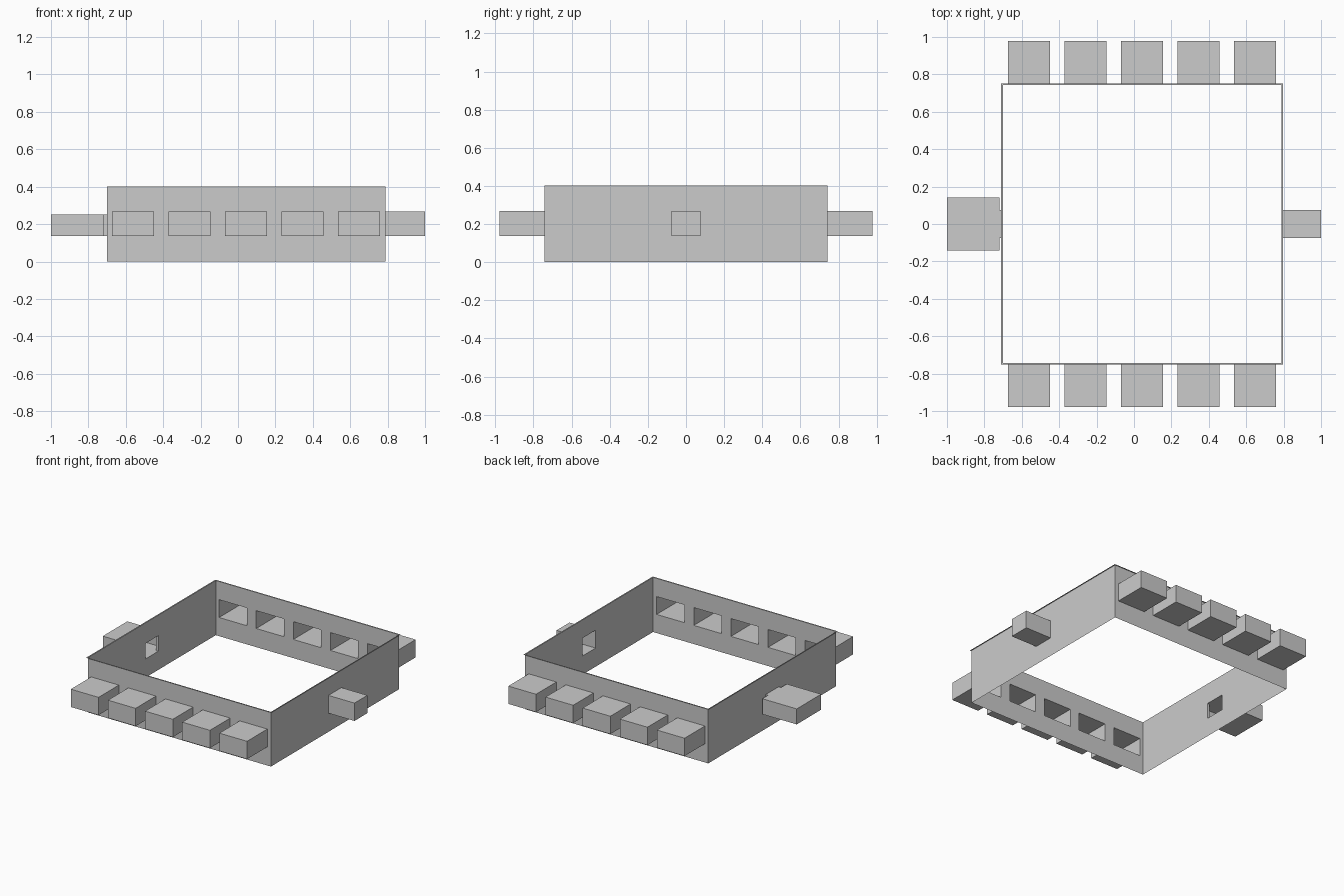
import bpy, bmesh
from mathutils import Vector

if "Cube" in bpy.data.objects:
    bpy.data.objects.remove(bpy.data.objects["Cube"])

X0, X1, Y, H, RIM = -0.701, 0.788, 0.743, 0.402, 0.009
Z0 = 0.137


def make(name, quads):
    bm = bmesh.new()
    for q in quads:
        bm.faces.new([bm.verts.new(p) for p in q])
    bmesh.ops.remove_doubles(bm, verts=bm.verts, dist=1e-5)
    bmesh.ops.recalc_face_normals(bm, faces=bm.faces)
    me = bpy.data.meshes.new(name)
    bm.to_mesh(me)
    bm.free()
    ob = bpy.data.objects.new(name, me)
    bpy.context.collection.objects.link(ob)
    return ob


def mapper(origin, along, out):
    o, a, n = Vector(origin), Vector(along), Vector(out)
    return lambda s, d, z: o + a * s + n * d + Vector((0, 0, z))


# Thin wall sheet with rectangular openings
def wall(name, P, s0, s1, holes, z1):
    cuts = [s0] + [s for h in holes for s in h] + [s1]
    quads = []
    for i, (a, b) in enumerate(zip(cuts, cuts[1:])):
        for j, (lo, hi) in enumerate([(0, Z0), (Z0, z1), (z1, H)]):
            if not (i % 2 and j == 1):
                quads.append([P(a, 0, lo), P(b, 0, lo), P(b, 0, hi), P(a, 0, hi)])
    make(name, quads)


# Rectangular tube running outward from d0 to d1
def tube(P, a, b, d0, d1, z1):
    c = [(a, Z0), (b, Z0), (b, z1), (a, z1)]
    return [[P(s, d0, z), P(t, d0, w), P(t, d1, w), P(s, d1, z)]
            for (s, z), (t, w) in zip(c, c[1:] + c[:1])]


def cap(P, a, b, d, z1):
    return [P(a, d, Z0), P(b, d, Z0), P(b, d, z1), P(a, d, z1)]


# Long walls, each with five niches
bays = [(-0.674 + 0.302 * i, -0.449 + 0.302 * i) for i in range(5)]
for side, sy in (("front", -1), ("back", 1)):
    P = mapper((0, sy * Y, 0), (1, 0, 0), (0, sy, 0))
    wall(side + "_wall", P, X0, X1, bays, 0.268)
    for i, (a, b) in enumerate(bays):
        make(f"{side}_niche_{i + 1}",
             tube(P, a, b, 0, 0.979 - Y, 0.268) + [cap(P, a, b, 0.979 - Y, 0.268)])

# Right wall with one small niche
P = mapper((X1, 0, 0), (0, 1, 0), (1, 0, 0))
wall("right_wall", P, -Y, Y, [(-0.075, 0.075)], 0.268)
make("right_niche", tube(P, -0.075, 0.075, 0, 1 - X1, 0.268)
     + [cap(P, -0.075, 0.075, 1 - X1, 0.268)])

# Left wall with a short passage into a wider chamber
P = mapper((X0, 0, 0), (0, 1, 0), (-1, 0, 0))
n, w, d0, d1, zt = 0.075, 0.142, 0.72 + X0, 1 + X0, 0.251
wall("left_wall", P, -Y, Y, [(-n, n)], zt)
make("left_passage", tube(P, -n, n, 0, d0, zt))
make("left_chamber", tube(P, -w, w, d0, d1, zt)
     + [cap(P, -w, w, d1, zt), cap(P, -w, -n, d0, zt), cap(P, n, w, d0, zt)])

# Flat lip around the top of the walls
inner = [(X0, -Y), (X1, -Y), (X1, Y), (X0, Y)]
outer = [(X0 - RIM, -Y - RIM), (X1 + RIM, -Y - RIM), (X1 + RIM, Y + RIM), (X0 - RIM, Y + RIM)]
make("top_lip", [[(*inner[i], H), (*outer[i], H), (*outer[(i + 1) % 4], H), (*inner[(i + 1) % 4], H)]
                 for i in range(4)])
